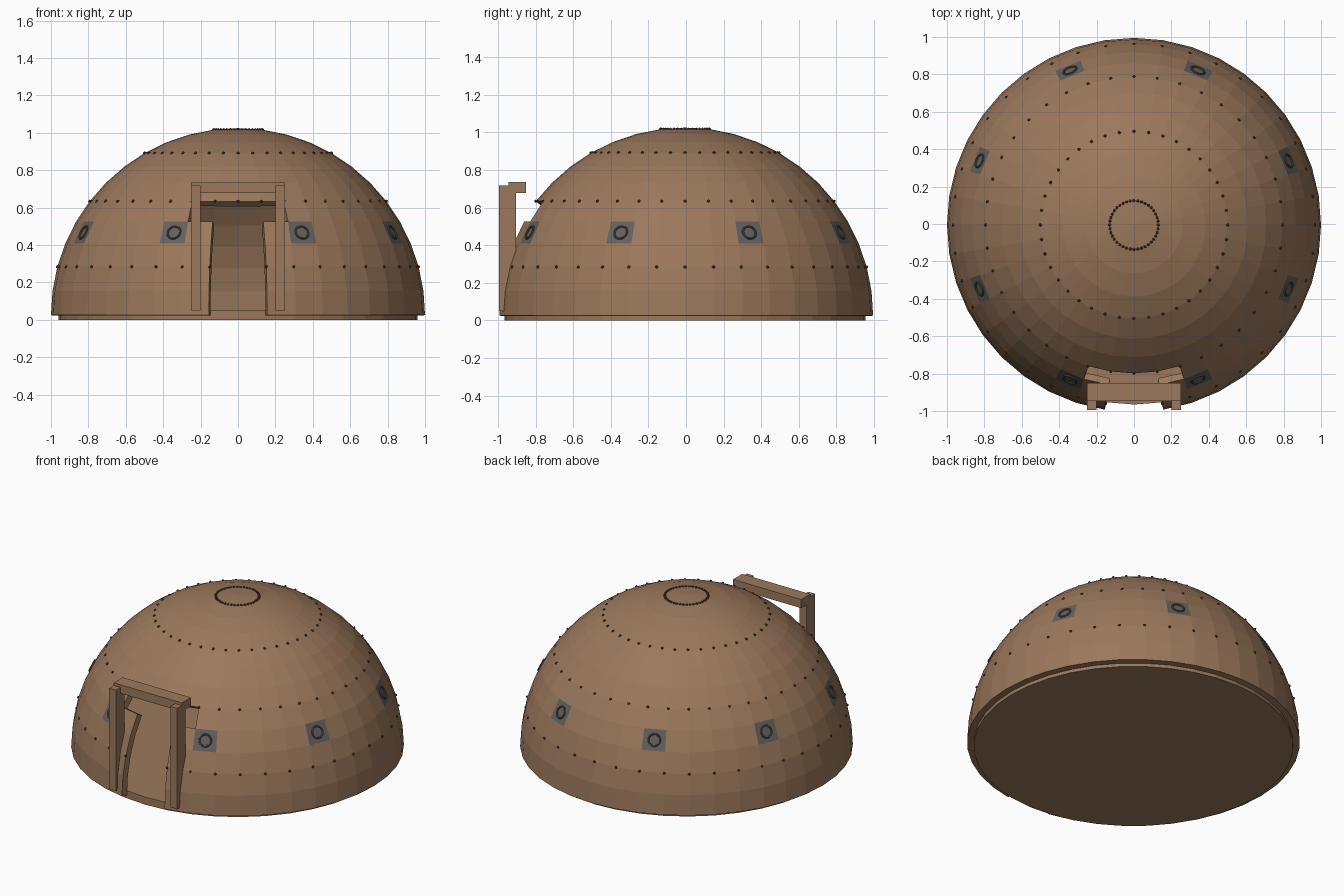
import bpy, bmesh, math
from mathutils import Vector, Matrix

if "Cube" in bpy.data.objects:
    bpy.data.objects.remove(bpy.data.objects["Cube"])

SEG, RINGS = 40, 12          # columns around, rows from rim to apex
CY, Z0 = -0.005, 0.025       # dome centre
STEP, LAT = 2 * math.pi / SEG, math.pi / 2 / RINGS


def material(name, rgb):
    m = bpy.data.materials.new(name)
    m.diffuse_color = (*rgb, 1)
    m.use_nodes = True
    m.node_tree.nodes["Principled BSDF"].inputs["Base Color"].default_value = m.diffuse_color
    return m


CLAY = material("warm brown", (0.33, 0.19, 0.107))
PLATE = material("dark grey", (0.125, 0.12, 0.115))
RIVET = material("dark brown", (0.09, 0.055, 0.035))
RING = material("ring brown grey", (0.12, 0.095, 0.075))


def finish(bm, name, *mats):
    me = bpy.data.meshes.new(name)
    bm.to_mesh(me)
    bm.free()
    for m in mats:
        me.materials.append(m)
    ob = bpy.data.objects.new(name, me)
    bpy.context.collection.objects.link(ob)
    return ob


def point(col, row, radius=1.0):
    """Point on the dome; column 0 is the front."""
    a, b = col * STEP - math.pi / 2, row * LAT
    return Vector((radius * math.cos(b) * math.cos(a),
                   CY + radius * math.cos(b) * math.sin(a),
                   Z0 + radius * math.sin(b)))


def is_doorway(col, row):
    half = 1 if row < 4 else 2 if row == 4 else 0
    return col < half or col >= SEG - half


# Dome shell with a stepped doorway and grey window panels
bm = bmesh.new()
grid = [[bm.verts.new(point(c, r)) for c in range(SEG)] for r in range(RINGS)]
apex = bm.verts.new(point(0, RINGS))
for r in range(RINGS):
    for c in range(SEG):
        if is_doorway(c, r):
            continue
        d = (c + 1) % SEG
        if r == RINGS - 1:
            bm.faces.new((grid[r][c], grid[r][d], apex))
        else:
            f = bm.faces.new((grid[r][c], grid[r][d], grid[r + 1][d], grid[r + 1][c]))
            f.material_index = int(r == 3 and c % 5 == 2)
bmesh.ops.delete(bm, geom=[v for v in bm.verts if not v.link_faces], context='VERTS')
dome = finish(bm, "dome_shell", CLAY, PLATE)
shell = dome.modifiers.new("thickness", 'SOLIDIFY')
shell.thickness = 0.04
shell.offset = -1

# Floor disc
bm = bmesh.new()
bmesh.ops.create_cone(bm, cap_ends=True, segments=SEG, radius1=0.96, radius2=0.96,
                      depth=0.05, matrix=Matrix.Translation((0, CY, 0.025)))
finish(bm, "floor_disc", CLAY)

# Rivets along four rows
bm = bmesh.new()
for row in (2, 5, 8, 11):
    for c in range(SEG):
        if row == 2 and c == 0:
            continue
        bmesh.ops.create_icosphere(bm, subdivisions=1, radius=0.009,
                                   matrix=Matrix.Translation(point(c, row)))
finish(bm, "rivets", RIVET)

# Round window rims, one on each grey panel
for i in range(8):
    col = 5 * i + 2
    corners = [point(col + a, 3 + b) for a in (0, 1) for b in (0, 1)]
    centre = sum(corners, Vector()) / 4
    normal = (corners[2] - corners[0]).cross(corners[1] - corners[0]).normalized()
    if normal.dot(centre - Vector((0, CY, Z0))) < 0:
        normal.negate()
    bpy.ops.mesh.primitive_torus_add(
        major_segments=24, minor_segments=8, major_radius=0.036, minor_radius=0.006,
        location=centre + normal * 0.003,
        rotation=normal.to_track_quat('Z', 'Y').to_euler())
    rim = bpy.context.object
    rim.name = f"window_rim_{i + 1}"
    rim.data.materials.append(RING)


# Door frame: two posts and a lintel
def box(name, lo, hi):
    lo, hi = Vector(lo), Vector(hi)
    bm = bmesh.new()
    bmesh.ops.create_cube(bm, size=1, matrix=Matrix.Translation((lo + hi) / 2)
                          @ Matrix.Diagonal((*(hi - lo), 1)))
    return finish(bm, name, CLAY)


box("left_post", (-0.25, -0.995, 0.05), (-0.2, -0.905, 0.718))
box("right_post", (0.2, -0.995, 0.05), (0.25, -0.905, 0.718))
box("lintel", (-0.25, -0.945, 0.678), (0.25, -0.85, 0.735))
